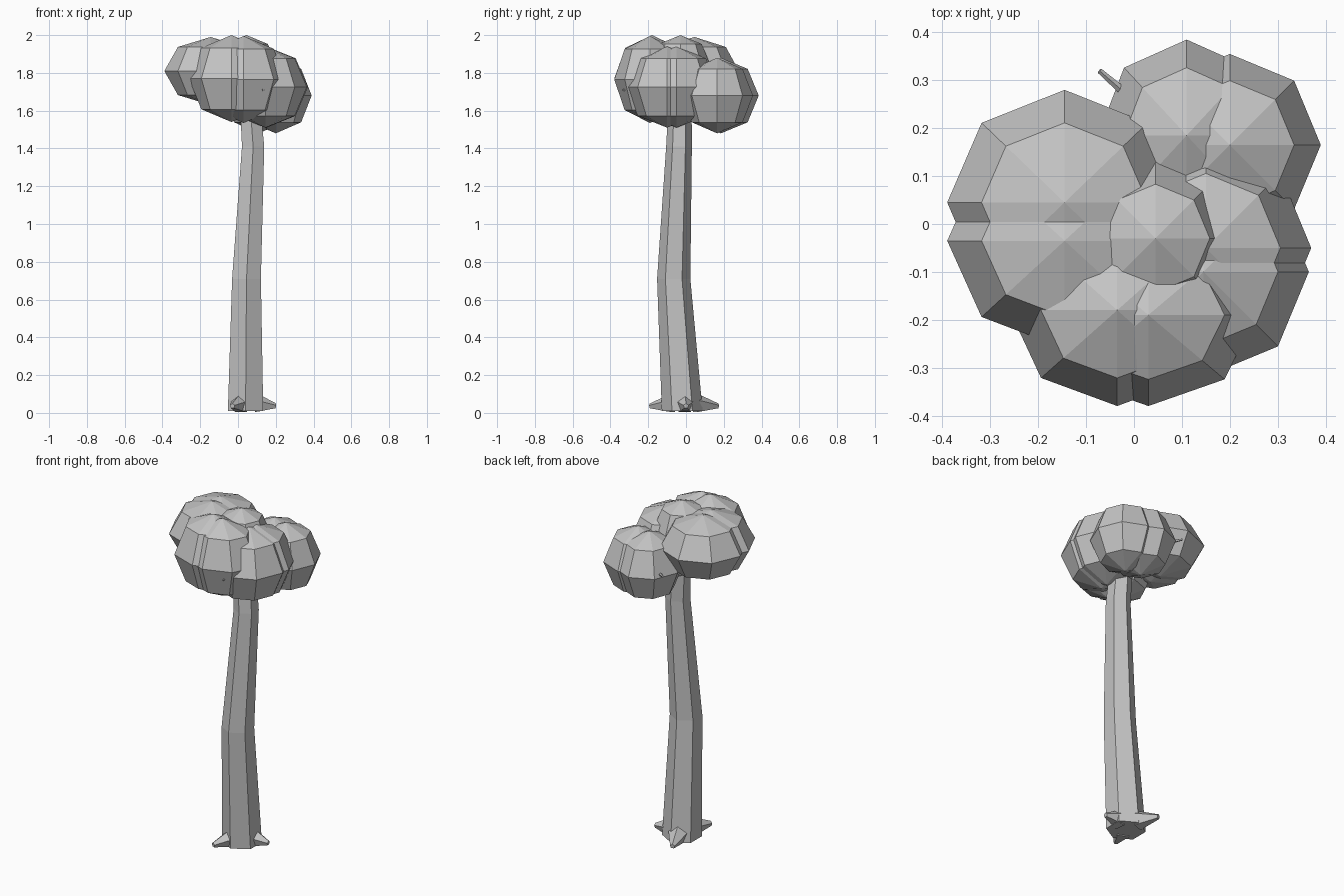
import bpy, bmesh, math
from mathutils import Vector

cube = bpy.data.objects.get("Cube")
if cube:
    bpy.data.objects.remove(cube, do_unlink=True)

grey = bpy.data.materials.new("plain grey")
grey.use_nodes = True
GREY = (0.55, 0.55, 0.55, 1)
grey.diffuse_color = GREY
grey.node_tree.nodes["Principled BSDF"].inputs["Base Color"].default_value = GREY


def finish(name, bm):
    bmesh.ops.recalc_face_normals(bm, faces=bm.faces)
    mesh = bpy.data.meshes.new(name)
    bm.to_mesh(mesh)
    bm.free()
    mesh.materials.append(grey)
    obj = bpy.data.objects.new(name, mesh)
    bpy.context.collection.objects.link(obj)
    return obj


def clump(name, centre, radii):
    """Low-poly leaf ball with eight sides and four bands."""
    bm = bmesh.new()
    bmesh.ops.create_uvsphere(bm, u_segments=8, v_segments=4, radius=1)
    bmesh.ops.scale(bm, vec=radii, verts=bm.verts)
    bmesh.ops.translate(bm, vec=centre, verts=bm.verts)
    finish(name, bm)


def spike(name, start, tip, r1, r2, sides=5):
    """Tapered stub running from start to tip."""
    start, tip = Vector(start), Vector(tip)
    axis = tip - start
    bm = bmesh.new()
    bmesh.ops.create_cone(bm, cap_ends=True, segments=sides, radius1=r1,
                          radius2=r2, depth=axis.length)
    turn = axis.to_track_quat('Z', 'Y').to_matrix()
    bmesh.ops.rotate(bm, matrix=turn, verts=bm.verts)
    bmesh.ops.translate(bm, vec=(start + tip) / 2, verts=bm.verts)
    return finish(name, bm)


# Bent six-sided trunk: x, y, z, radius of each ring
rings = [(0.04, -0.02, 0.01, 0.108), (0.045, -0.065, 0.71, 0.088),
         (0.08, -0.037, 1.41, 0.068), (0.065, -0.032, 1.62, 0.062)]
bm = bmesh.new()
loops = []
for x, y, z, r in rings:
    angles = [math.radians(30 + 60 * i) for i in range(6)]
    loops.append([bm.verts.new((x + r * math.cos(a), y + r * math.sin(a), z))
                  for a in angles])
for low, high in zip(loops, loops[1:]):
    for i in range(6):
        j = (i + 1) % 6
        bm.faces.new((low[i], low[j], high[j], high[i]))
bm.faces.new(loops[0])
bm.faces.new(loops[-1])
finish("trunk", bm)

# Three roots
tips = {"left": (0.2, 0.0), "front": (-0.03, -0.19), "back": (-0.03, 0.17)}
for side, (x, y) in tips.items():
    start = Vector((0.04, -0.01, 0.053)).lerp(Vector((x, y, 0.04)), 0.35)
    spike(side + "_root", start, (x, y, 0.036), 0.055, 0.014)

# Twigs poking out of the leaves
spike("back_twig", (0.02, 0.24, 1.68), (-0.072, 0.32, 1.71), 0.012, 0.006)
spike("front_twig", (0.12, -0.2, 1.7), (0.135, -0.335, 1.71), 0.01, 0.006)

# Overlapping pairs of leaf clumps
clump("right_clump_a", (-0.145, 0.045, 1.81), (0.245, 0.235, 0.18))
clump("right_clump_b", (-0.145, -0.035, 1.81), (0.245, 0.225, 0.18))
clump("front_clump_a", (-0.035, -0.18, 1.77), (0.225, 0.2, 0.23))
clump("front_clump_b", (0.03, -0.19, 1.765), (0.225, 0.19, 0.23))
clump("left_clump_a", (0.145, -0.1, 1.725), (0.22, 0.22, 0.215))
clump("left_clump_b", (0.15, -0.05, 1.725), (0.22, 0.22, 0.215))
clump("back_clump_a", (0.11, 0.185, 1.68), (0.185, 0.2, 0.2))
clump("back_clump_b", (0.2, 0.165, 1.68), (0.19, 0.19, 0.2))
clump("crown_clump", (0.045, -0.03, 1.84), (0.16, 0.16, 0.16))
